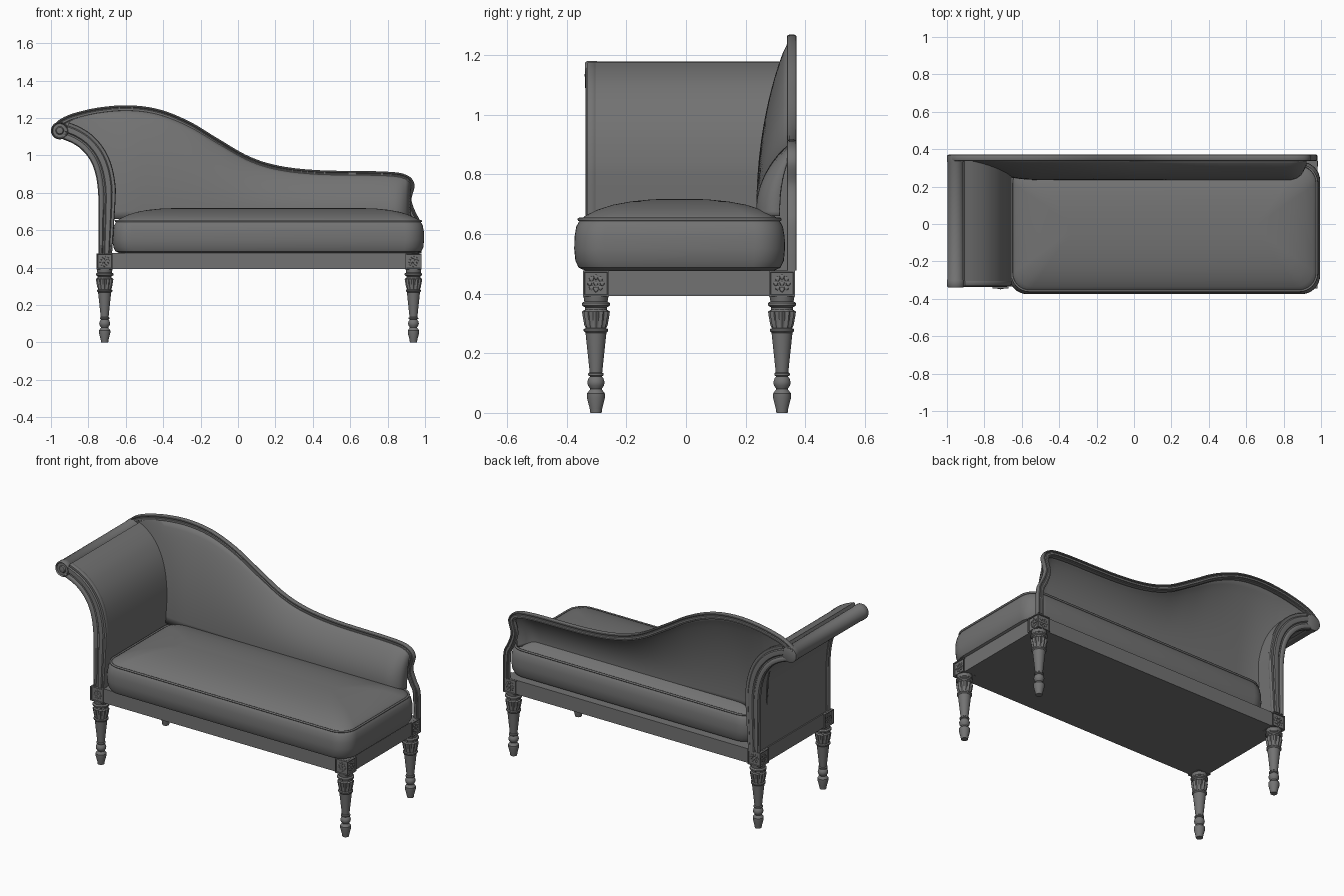
import bpy, bmesh, math
from mathutils import Vector

cube = bpy.data.objects.get("Cube")
if cube:
    bpy.data.objects.remove(cube, do_unlink=True)

grey = bpy.data.materials.new("charcoal grey")
grey.use_nodes = True
colour = (0.17, 0.17, 0.17, 1)
grey.diffuse_color = colour
grey.node_tree.nodes["Principled BSDF"].inputs["Base Color"].default_value = colour
made = []


def finish(name, bm):
    """Turn a bmesh into a named object."""
    bmesh.ops.recalc_face_normals(bm, faces=bm.faces)
    mesh = bpy.data.meshes.new(name)
    bm.to_mesh(mesh)
    bm.free()
    mesh.materials.append(grey)
    obj = bpy.data.objects.new(name, mesh)
    bpy.context.collection.objects.link(obj)
    made.append(obj)
    return obj


def loft(name, rings, closed=True):
    """Skin a row of equal rings; closed rings get end caps."""
    bm = bmesh.new()
    rows = [[bm.verts.new(p) for p in ring] for ring in rings]
    n = len(rows[0])
    for a, b in zip(rows, rows[1:]):
        for i in range(n if closed else n - 1):
            j = (i + 1) % n
            bm.faces.new((a[i], a[j], b[j], b[i]))
    if closed:
        bm.faces.new(rows[0])
        bm.faces.new(rows[-1])
    return finish(name, bm)


def smooth_path(points, steps=8):
    """Catmull-Rom curve through x, z points."""
    pts = [Vector(p) for p in points]
    pts = [2 * pts[0] - pts[1]] + pts + [2 * pts[-1] - pts[-2]]
    out = []
    for a, b, c, d in zip(pts, pts[1:], pts[2:], pts[3:]):
        for s in range(steps):
            t = s / steps
            out.append(0.5 * (2 * b + (c - a) * t + (2 * a - 5 * b + 4 * c - d) * t * t
                              + (3 * b - a - 3 * c + d) * t ** 3))
    return out + [pts[-2]]


def sweep(name, path, width, y0, y1, section):
    """Sweep a section (across, deep) along an outer edge, growing to its right."""
    rings = []
    for i, p in enumerate(path):
        d = (path[min(i + 1, len(path) - 1)] - path[max(i - 1, 0)]).normalized()
        w = width(i / (len(path) - 1))
        rings.append([(p.x + d.y * u * w, y0 + (y1 - y0) * v, p.y - d.x * u * w)
                      for u, v in section])
    return loft(name, rings)


def lathe(name, profile, place, flutes=None, sides=48):
    """Turn (radius, height) points; flutes gives a grooved height range."""
    rings = []
    for r, h in profile:
        ring = []
        for i in range(sides):
            a = math.tau * i / sides
            k = r
            if flutes and flutes[0] < h < flutes[1]:
                k *= 1 + 0.09 * math.cos(12 * a)
            ring.append((k * math.cos(a), k * math.sin(a), h))
        rings.append(ring)
    obj = loft(name, rings)
    obj.location = place
    return obj


def box(name, lo, hi):
    bm = bmesh.new()
    bmesh.ops.create_cube(bm, size=1)
    for v in bm.verts:
        v.co = [lo[k] if v.co[k] < 0 else hi[k] for k in range(3)]
    return finish(name, bm)


def height_at(points, x):
    """Height of a left-to-right polyline at x."""
    for a, b in zip(points, points[1:]):
        if a.x <= x <= b.x:
            return a.y + (b.y - a.y) * (x - a.x) / max(b.x - a.x, 1e-6)
    return points[0].y if x < points[0].x else points[-1].y


# Legs with corner blocks and carved rosettes
leg_profile = [(0.019, 0), (0.021, 0.015), (0.03, 0.05), (0.03, 0.065), (0.019, 0.08),
               (0.027, 0.092), (0.029, 0.103), (0.025, 0.116), (0.019, 0.122), (0.026, 0.126),
               (0.026, 0.132), (0.021, 0.136), (0.035, 0.268), (0.041, 0.274), (0.041, 0.281),
               (0.034, 0.284), (0.036, 0.295), (0.041, 0.325), (0.043, 0.34), (0.037, 0.346),
               (0.037, 0.354), (0.047, 0.36), (0.047, 0.368), (0.039, 0.374), (0.042, 0.392)]
half = 0.043
for side, x in (("right", -0.713), ("left", 0.938)):
    for end, y in (("front", -0.302), ("back", 0.322)):
        lathe(f"{end}_{side}_leg", leg_profile, (x, y, 0), (0.286, 0.343))
        bm = bmesh.new()
        bmesh.ops.create_cube(bm, size=2 * half)
        walls = [f for f in bm.faces if abs(f.normal.z) < 0.5]
        bmesh.ops.inset_individual(bm, faces=walls, thickness=0.007)
        bmesh.ops.inset_individual(bm, faces=walls, thickness=0.002, depth=-0.006)
        for f in list(walls):
            n = f.normal.copy()
            across = Vector((-n.y, n.x, 0))
            centre = f.calc_center_median()
            for i in range(9):
                a = math.tau * i / 8
                off = 0 if i == 8 else 0.021
                petal = bmesh.ops.create_icosphere(bm, subdivisions=1, radius=0.009)["verts"]
                for v in petal:
                    v.co = (v.co - n * v.co.dot(n) * 0.4 + centre
                            + across * off * math.cos(a) + Vector((0, 0, off * math.sin(a))))
        finish(f"{end}_{side}_block", bm).location = (x, y, 0.434)

# Seat rails with closed underside
box("seat_rail", (-0.745, -0.333, 0.392), (0.97, 0.353, 0.478))


# Seat cushion: stacked rounded rectangles, domed on top
def cushion_ring(inset, z):
    cx, cy, hx, hy = 0.1625, -0.0215, 0.8325 - inset, 0.3535 - inset
    r = max(0.02, 0.1 - inset * 0.3)
    ring = []
    for q, (sx, sy) in enumerate(((1, 1), (-1, 1), (-1, -1), (1, -1))):
        for k in range(9):
            a = math.pi / 2 * (q + k / 8)
            ring.append((cx + sx * (hx - r) + r * math.cos(a),
                         cy + sy * (hy - r) + r * math.sin(a), z))
    return ring


layers = [(0.035, 0.478), (0.015, 0.487), (0.004, 0.51), (0, 0.55), (0.001, 0.59), (0.007, 0.625),
          (0.02, 0.648), (0.04, 0.663), (0.08, 0.682), (0.13, 0.698), (0.19, 0.709),
          (0.26, 0.716), (0.32, 0.718)]
loft("seat_cushion", [cushion_ring(*layer) for layer in layers])

# Piping along the cushion edge
curve = bpy.data.curves.new("cushion_piping", "CURVE")
curve.dimensions = "3D"
curve.bevel_depth = 0.006
curve.bevel_resolution = 2
edge = cushion_ring(0.017, 0.649)
spline = curve.splines.new("POLY")
spline.points.add(len(edge) - 1)
for point, co in zip(spline.points, edge):
    point.co = (*co, 1)
spline.use_cyclic_u = True
curve.materials.append(grey)
bpy.context.collection.objects.link(bpy.data.objects.new("cushion_piping", curve))

# Moulded sections, mirrored front to back
front = [(0, 0.25), (0.06, 0.06), (0.16, 0), (0.26, 0.06), (0.32, 0.22), (0.4, 0.22),
         (0.46, 0.04), (0.6, 0), (0.74, 0.04), (0.8, 0.2), (0.88, 0.12), (0.96, 0.14), (1, 0.3)]
moulding = front + [(u, 1 - v) for u, v in reversed(front)]
plain = [(0.1, 0), (0.1, 1), (0.97, 1), (0.97, 0)]

# Scrolled arm: front post, back post and upholstery share one curve
arm = smooth_path([(-0.745, 0.478), (-0.745, 0.65), (-0.748, 0.8), (-0.762, 0.9), (-0.79, 0.973),
                   (-0.835, 1.03), (-0.885, 1.065), (-0.94, 1.088)])


def arm_width(t):
    return 0.072 + 0.024 * min(1, t / 0.3)


sweep("arm_front_post", arm, arm_width, -0.337, -0.297, moulding)
sweep("arm_back_post", arm, arm_width, 0.338, 0.371, moulding)
sweep("arm_upholstery", arm, arm_width, -0.322, 0.345, plain)

# Rolled top of the arm with a ringed disc at each end
roll = [(0.001, -0.371), (0.036, -0.371), (0.047, -0.366), (0.047, -0.335), (0.045, -0.33),
        (0.045, 0.297), (0.047, 0.3), (0.047, 0.331), (0.042, 0.339), (0.037, 0.331),
        (0.022, 0.331), (0.017, 0.338), (0.001, 0.34)]
lathe("arm_roll", roll, (-0.953, 0, 1.133)).rotation_euler.x = math.pi / 2

# Back frame: long serpentine rim ending on the back left block
rim = smooth_path([(-0.985, 1.165), (-0.945, 1.197), (-0.874, 1.227), (-0.74, 1.257),
                   (-0.58, 1.268), (-0.42, 1.246), (-0.26, 1.182), (-0.1, 1.086), (0.06, 0.995),
                   (0.22, 0.945), (0.436, 0.921), (0.783, 0.914), (0.9, 0.896), (0.944, 0.845),
                   (0.928, 0.765), (0.948, 0.7), (0.974, 0.645), (0.98, 0.56), (0.98, 0.478)])
sweep("back_frame", rim, lambda t: 0.038, 0.338, 0.371, moulding)

# Back upholstery: a padded sheet that swells forward down to the cushion
rim_top = [p for p in rim if p.y > 0.846]
arm_top = [p for p in reversed(arm) if p.y > 0.86]
columns, rows = 70, 14
grid = []
for i in range(columns + 1):
    x = -0.94 + 1.86 * i / columns
    top = height_at(rim_top, x) - 0.018
    bottom = height_at(arm_top, x) + 0.03 if x < -0.74 else 0.66
    left = min(1, max(0, (x + 0.97) / 0.45))
    right = min(1, max(0, (0.925 - x) / 0.09))
    swell = 0.11 * math.sin(math.pi / 2 * left) * math.sqrt(right * (2 - right))
    column = []
    for j in range(rows + 1):
        z = top + (bottom - top) * j / rows
        t = min(1, max(0, (top - z) / (top - 0.68)))
        column.append((x, 0.35 - swell * math.sin(math.pi / 2 * t ** 0.8), z))
    grid.append(column)
sheet = loft("back_upholstery", grid, closed=False)
pad = sheet.modifiers.new("thickness", "SOLIDIFY")
pad.thickness = 0.008
pad.offset = 0

# Smooth shading with crisp edges
bpy.ops.object.select_all(action="DESELECT")
for obj in made:
    obj.select_set(True)
bpy.context.view_layer.objects.active = made[0]
bpy.ops.object.shade_smooth_by_angle(angle=math.radians(35))
